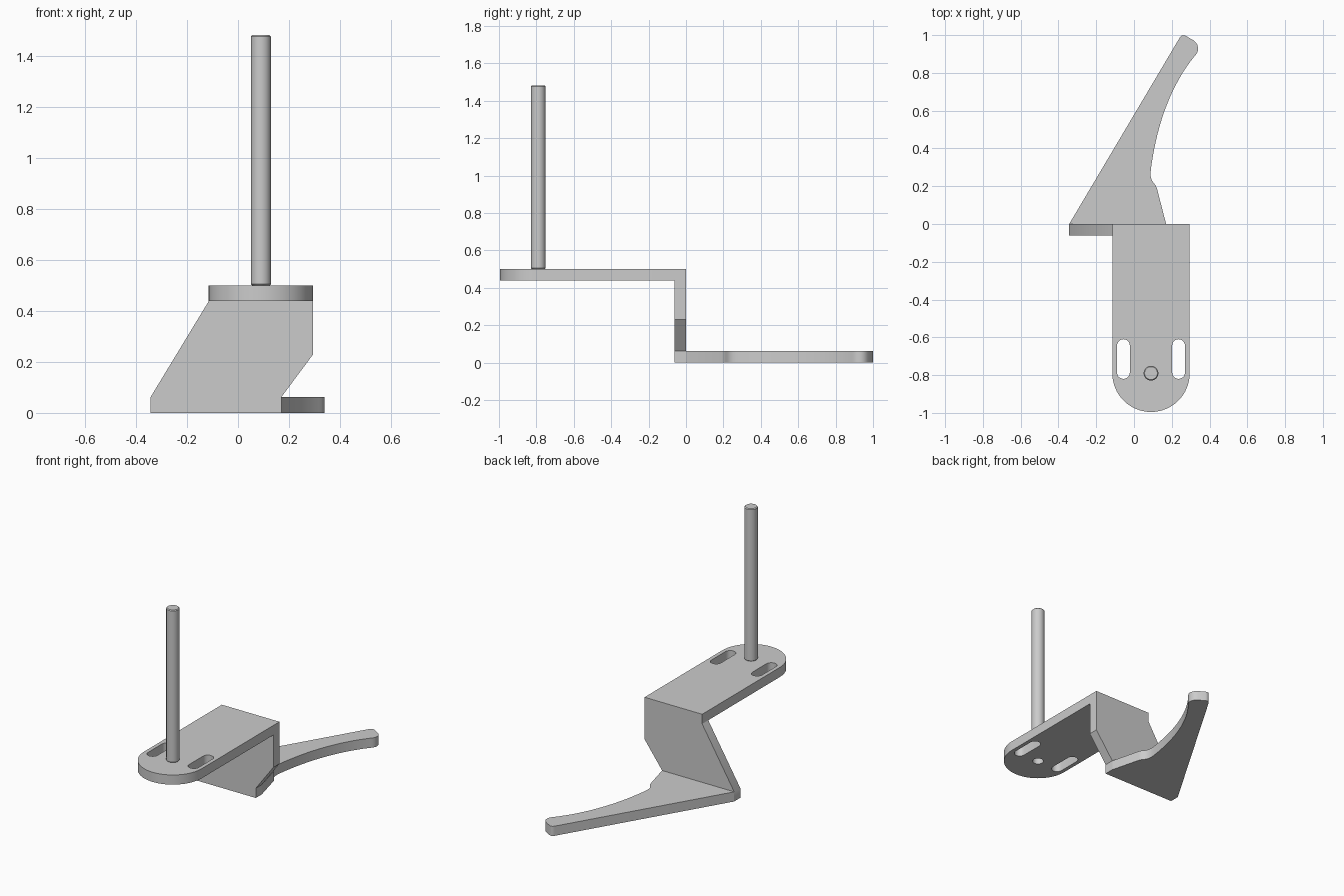
import bpy, bmesh
from math import sin, cos, pi
from mathutils import Vector, Matrix

if "Cube" in bpy.data.objects:
    bpy.data.objects.remove(bpy.data.objects["Cube"])

T = 0.062  # sheet thickness


def finish(bm, name):
    bmesh.ops.recalc_face_normals(bm, faces=bm.faces)
    me = bpy.data.meshes.new(name)
    bm.to_mesh(me)
    bm.free()
    ob = bpy.data.objects.new(name, me)
    bpy.context.collection.objects.link(ob)
    bpy.ops.object.select_all(action='DESELECT')
    ob.select_set(True)
    bpy.context.view_layer.objects.active = ob
    bpy.ops.object.shade_smooth_by_angle(angle=0.6)
    return ob


def plate(name, loops, to3d, push):
    """Fill an outline (further loops are holes) and extrude it."""
    bm = bmesh.new()
    for pts in loops:
        vs = [bm.verts.new(to3d(*p)) for p in pts]
        for a, b in zip(vs, vs[1:] + vs[:1]):
            bm.edges.new((a, b))
    bmesh.ops.triangle_fill(bm, edges=bm.edges[:], use_beauty=True)
    ret = bmesh.ops.extrude_face_region(bm, geom=bm.faces[:], use_keep_orig=True)
    moved = [g for g in ret['geom'] if isinstance(g, bmesh.types.BMVert)]
    bmesh.ops.translate(bm, verts=moved, vec=Vector(push))
    return finish(bm, name)


def arc(cx, cy, r, a0, a1, n):
    return [(cx + r * cos(a0 + (a1 - a0) * i / n),
             cy + r * sin(a0 + (a1 - a0) * i / n)) for i in range(n + 1)]


def slot(cx, y0, y1, r):
    return arc(cx, y1 - r, r, 0, pi, 10) + arc(cx, y0 + r, r, pi, 2 * pi, 10)


def bezier(a, b, c, d, n):
    return [tuple(Vector(a) * (1 - t)**3 + Vector(b) * 3 * t * (1 - t)**2
                  + Vector(c) * 3 * t * t * (1 - t) + Vector(d) * t**3)
            for t in (i / n for i in range(n + 1))]


CX, CY, R = 0.09, -0.79, 0.205

# Round-ended upper plate with two slots and the rod's screw hole
plate("upper_plate",
      [[(CX + R, 0), (CX - R, 0)] + arc(CX, CY, R, pi, 2 * pi, 32),
       slot(CX - 0.146, -0.82, -0.61, 0.034),
       slot(CX + 0.146, -0.82, -0.61, 0.034),
       arc(CX, CY, 0.033, 0, 2 * pi, 24)[:-1]],
      lambda x, y: (x, y, 0.5 - T), (0, 0, T))

# Slanted upright web
plate("upright_web",
      [[(-0.343, 0), (0.17, 0), (0.17, T), (CX + R, 0.23),
        (CX + R, 0.5 - T), (CX - R, 0.5 - T), (-0.343, T)]],
      lambda x, z: (x, -T, z), (0, T, 0))

# Curved lower arm
plate("lower_arm",
      [[(-0.343, 0), (0.17, 0)]
       + bezier((0.121, 0.19), (0.112, 0.22), (0.084, 0.22), (0.088, 0.275), 6)
       + bezier((0.092, 0.31), (0.125, 0.54), (0.2, 0.74), (0.318, 0.885), 16)
       + bezier((0.328, 0.897), (0.347, 0.92), (0.342, 0.955), (0.315, 0.972), 6)
       + bezier((0.275, 0.996), (0.265, 1.001), (0.252, 1.002), (0.243, 0.988), 5)],
      lambda x, y: (x, y, 0), (0, 0, T))

# Standing rod with chamfered ends
bm = bmesh.new()
bmesh.ops.create_cone(bm, cap_ends=True, segments=32, radius1=0.039,
                      radius2=0.039, depth=0.982,
                      matrix=Matrix.Translation((CX, CY, 0.991)))
rims = [e for e in bm.edges if abs(e.verts[0].co.z - e.verts[1].co.z) < 1e-4]
bmesh.ops.bevel(bm, geom=rims, offset=0.005, segments=1, affect='EDGES')
finish(bm, "rod")
